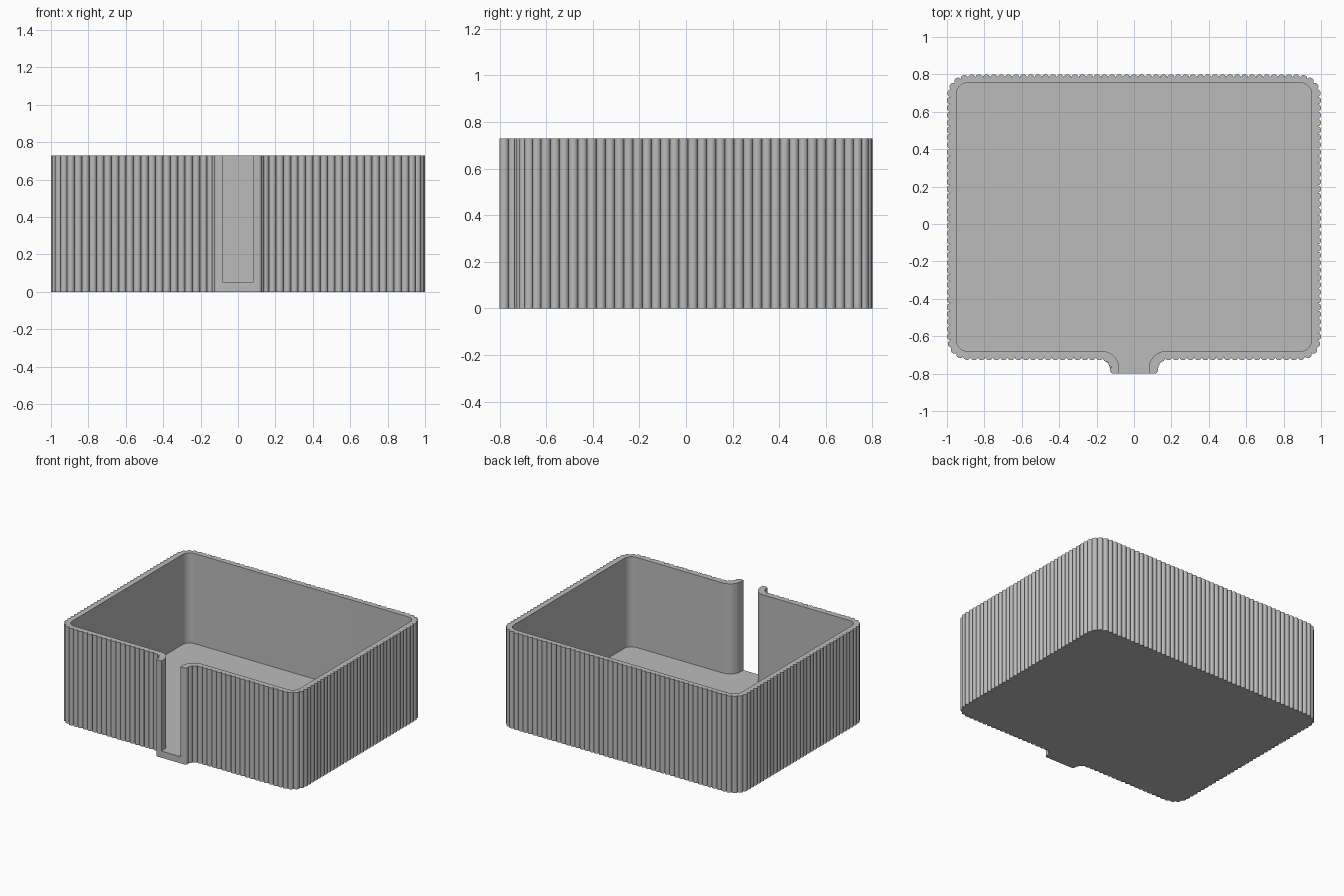
import bpy, bmesh, math
from mathutils import Vector

if "Cube" in bpy.data.objects:
    bpy.data.objects.remove(bpy.data.objects["Cube"])

HEIGHT, FLOOR, FRONT = 0.73, 0.05, -0.80
PITCH, DEPTH, ARC = 0.0395, 0.018, 8

grey = bpy.data.materials.new("light grey")
grey.use_nodes = True
colour = (0.5, 0.5, 0.5, 1)
grey.diffuse_color = colour
grey.node_tree.nodes["Principled BSDF"].inputs["Base Color"].default_value = colour


def outline(half_x, back, front, gap, corner, flare, steps=10):
    """Open path from the right lip, round the box, to the left lip."""
    half = [Vector((gap, FRONT))]
    # each bend: circle centre, radius, start angle, sweep
    bends = [((gap + flare, front - flare), flare, math.pi, -math.pi / 2),
             ((half_x - corner, front + corner), corner, -math.pi / 2, math.pi / 2),
             ((half_x - corner, back - corner), corner, 0, math.pi / 2)]
    for centre, r, start, sweep in bends:
        for i in range(steps + 1):
            a = start + sweep * i / steps
            half.append(Vector(centre) + r * Vector((math.cos(a), math.sin(a))))
    return half + [Vector((-p.x, p.y)) for p in reversed(half)]


def resample(path, pitch):
    """Evenly spaced knots along the path."""
    lengths = [(b - a).length for a, b in zip(path, path[1:])]
    count = round(sum(lengths) / pitch)
    step = sum(lengths) / count
    knots, walked = [path[0]], 0
    for a, b, length in zip(path, path[1:], lengths):
        while len(knots) < count and len(knots) * step <= walked + length:
            knots.append(a.lerp(b, (len(knots) * step - walked) / length))
        walked += length
    return knots + [path[-1]]


def flute(knots):
    """A rounded rib between each pair of knots."""
    points = []
    for a, b in zip(knots, knots[1:]):
        along = (b - a) / 2
        out = Vector((along.y, -along.x)).normalized() * DEPTH
        for i in range(ARC):
            t = math.pi * i / ARC
            points.append((a + b) / 2 - along * math.cos(t) + out * math.sin(t))
    return points + [knots[-1]]


outer = flute(resample(outline(0.982, 0.782, -0.71, 0.11, 0.09, 0.06), PITCH))
inner = outline(0.95, 0.755, -0.68, 0.08, 0.06, 0.09)

# fluted tray with a floor and a full-height slot in the front lip
bm = bmesh.new()


def ring(path, z):
    return [bm.verts.new((p.x, p.y, z)) for p in path]


def wall(low, high):
    for i in range(len(low) - 1):
        bm.faces.new((low[i], low[i + 1], high[i + 1], high[i]))


out_low, out_high = ring(outer, 0), ring(outer, HEIGHT)
in_low, in_high = ring(inner, FLOOR), ring(inner, HEIGHT)
wall(out_low, out_high)
wall(in_high, in_low)
bm.faces.new(out_high + in_high[::-1])          # rim
bm.faces.new(in_low)                            # floor
bm.faces.new(out_low[::-1])                     # underside
bm.faces.new((out_low[-1], out_low[0], out_high[0], in_high[0],
              in_low[0], in_low[-1], in_high[-1], out_high[-1]))  # lip front
bmesh.ops.recalc_face_normals(bm, faces=bm.faces)
mesh = bpy.data.meshes.new("fluted_tray")
bm.to_mesh(mesh)
bm.free()
mesh.materials.append(grey)
tray = bpy.data.objects.new("fluted_tray", mesh)
bpy.context.collection.objects.link(tray)

bpy.ops.object.select_all(action='DESELECT')
tray.select_set(True)
bpy.context.view_layer.objects.active = tray
bpy.ops.object.shade_smooth_by_angle(angle=math.radians(35))
